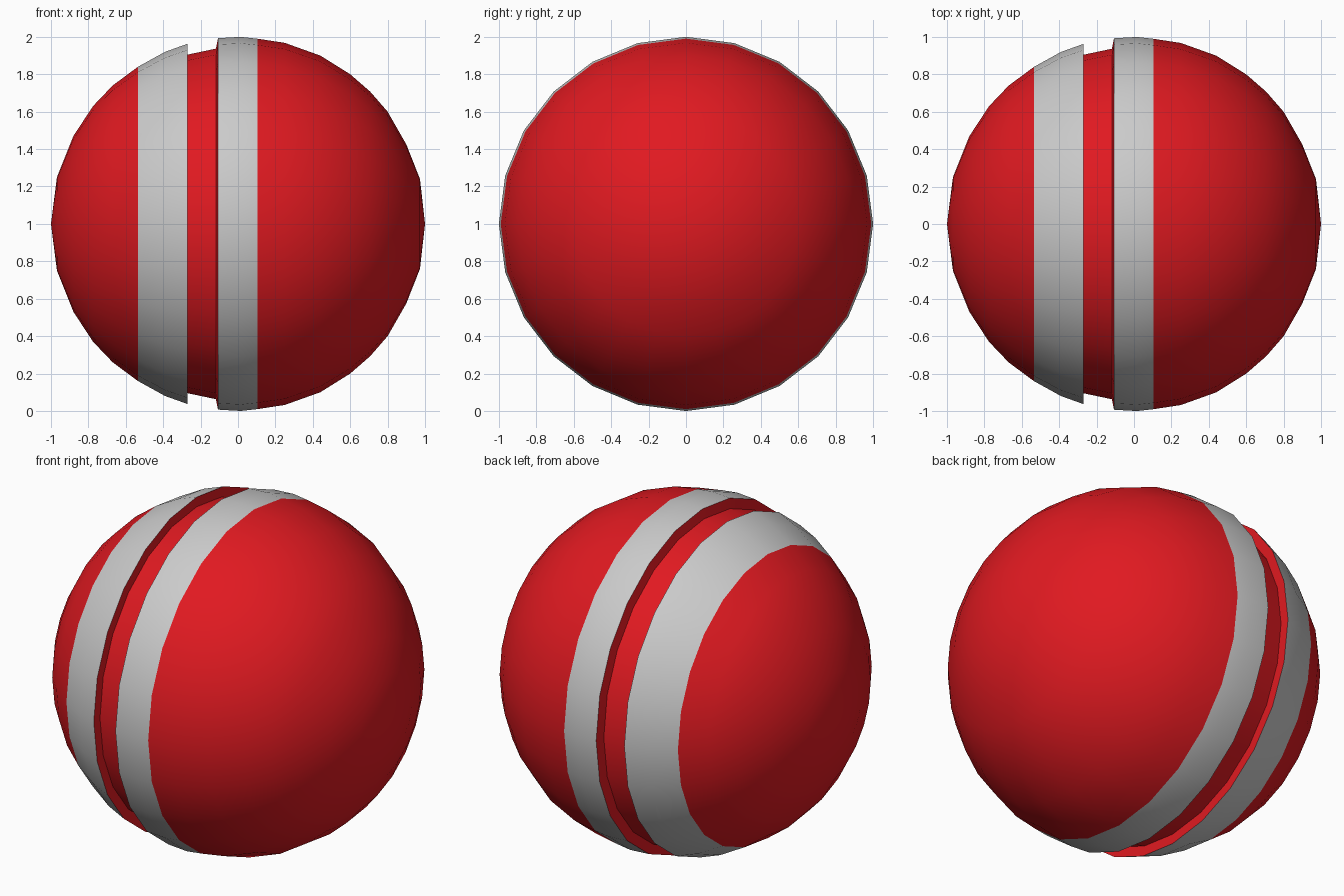
import bpy, bmesh, math

if "Cube" in bpy.data.objects:
    bpy.data.objects.remove(bpy.data.objects["Cube"])

SIDES = 24
red = bpy.data.materials.new("red")
red.diffuse_color = (0.75, 0.01, 0.015, 1)
red.use_nodes = True
red.node_tree.nodes["Principled BSDF"].inputs["Base Color"].default_value = red.diffuse_color


def lathe(name, profile, mat=None):
    """Turn an (x, radius) profile around the ball's horizontal axis."""
    bm = bmesh.new()
    rings = []
    for x, r in profile:
        if r == 0:
            rings.append([bm.verts.new((x, 0, 1))] * SIDES)
        else:
            rings.append([bm.verts.new((x, r * math.sin(2 * math.pi * i / SIDES),
                                        1 + r * math.cos(2 * math.pi * i / SIDES)))
                          for i in range(SIDES)])
    for a, b in zip(rings, rings[1:]):
        for i in range(SIDES):
            j = (i + 1) % SIDES
            bm.faces.new(list(dict.fromkeys((a[i], a[j], b[j], b[i]))))
    # orient the faces outward along the profile direction
    bm.normal_update()
    bmesh.ops.reverse_faces(bm, faces=[f for f in bm.faces]) if sum(
        f.normal.y * f.calc_center_median().y for f in bm.faces) < 0 else None
    me = bpy.data.meshes.new(name)
    bm.to_mesh(me)
    bm.free()
    ob = bpy.data.objects.new(name, me)
    bpy.context.collection.objects.link(ob)
    if mat:
        me.materials.append(mat)
    bpy.ops.object.select_all(action='DESELECT')
    ob.select_set(True)
    bpy.context.view_layer.objects.active = ob
    bpy.ops.object.shade_smooth_by_angle(angle=math.radians(30))
    return ob


# Left red cap
lathe("left_cap", [(-1, 0), (-0.968, 0.25), (-0.88, 0.47), (-0.775, 0.63),
                   (-0.67, 0.74), (-0.535, 0.84)], red)
# Wide grey band
lathe("left_band", [(-0.535, 0.84), (-0.39, 0.92), (-0.27, 0.963)])
# Recessed red groove with its two side walls
lathe("groove", [(-0.27, 0.963), (-0.27, 0.905), (-0.118, 0.937),
                 (-0.107, 0.993)], red)
# Narrow grey band
lathe("centre_band", [(-0.107, 0.993), (0.015, 1), (0.105, 0.99)])
# Right red cap
lathe("right_cap", [(0.105, 0.99), (0.25, 0.968), (0.44, 0.9), (0.6, 0.8),
                    (0.707, 0.707), (0.8, 0.6), (0.9, 0.425), (0.973, 0.24),
                    (1, 0)], red)
